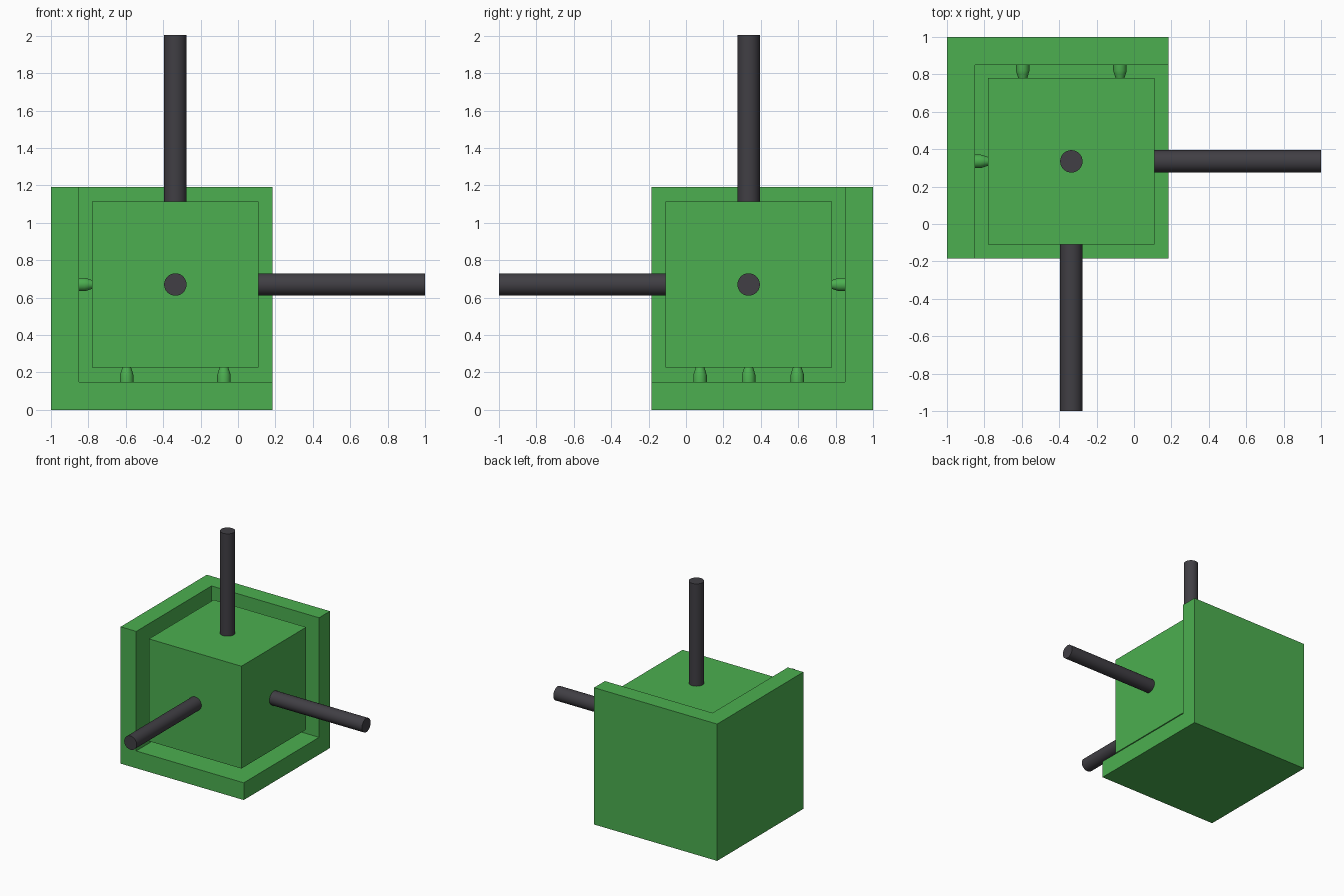
import bpy
import bmesh
import math
from mathutils import Matrix, Vector

default = bpy.data.objects.get("Cube")
if default:
    bpy.data.objects.remove(default, do_unlink=True)


def make_material(name, rgb):
    mat = bpy.data.materials.new(name)
    mat.use_nodes = True
    mat.diffuse_color = (*rgb, 1)
    mat.node_tree.nodes["Principled BSDF"].inputs["Base Color"].default_value = (*rgb, 1)
    return mat


GREEN = make_material("leaf green", (0.072, 0.429, 0.08))
CHARCOAL = make_material("charcoal", (0.052, 0.049, 0.058))

CENTRE = Vector((-0.335, 0.335, 0.67))
HALF = 0.445        # half width of the inner block
WALL = 0.15         # shell thickness
GAP = 0.07          # clearance between block and shell
PIP = 0.26          # spacing of the pegs


def finish(bm, name, mat, smooth=False):
    mesh = bpy.data.meshes.new(name)
    bmesh.ops.recalc_face_normals(bm, faces=bm.faces)
    bm.to_mesh(mesh)
    bm.free()
    obj = bpy.data.objects.new(name, mesh)
    bpy.context.collection.objects.link(obj)
    mesh.materials.append(mat)
    if smooth:
        bpy.ops.object.select_all(action="DESELECT")
        obj.select_set(True)
        bpy.context.view_layer.objects.active = obj
        bpy.ops.object.shade_smooth_by_angle(angle=math.radians(35))
    return obj


def box(name, low, high, mat):
    low, high = Vector(low), Vector(high)
    bm = bmesh.new()
    bmesh.ops.create_cube(bm, size=1)
    bmesh.ops.scale(bm, vec=high - low, verts=bm.verts)
    bmesh.ops.translate(bm, vec=(low + high) / 2, verts=bm.verts)
    return finish(bm, name, mat)


def lathe(name, profile, base, direction, mat, sides):
    """Capped solid of revolution; profile holds (radius, height) pairs."""
    bm = bmesh.new()
    rings = []
    for radius, height in profile:
        angles = [2 * math.pi * i / sides for i in range(sides)]
        rings.append([bm.verts.new((radius * math.cos(a), radius * math.sin(a), height))
                      for a in angles])
    for lower, upper in zip(rings, rings[1:]):
        for i in range(sides):
            j = (i + 1) % sides
            bm.faces.new((lower[i], lower[j], upper[j], upper[i]))
    bm.faces.new(rings[0][::-1])
    bm.faces.new(rings[-1])
    turn = Vector((0, 0, 1)).rotation_difference(Vector(direction)).to_matrix().to_4x4()
    bmesh.ops.transform(bm, matrix=Matrix.Translation(base) @ turn, verts=bm.verts)
    return finish(bm, name, mat, smooth=True)


# Inner block
reach = Vector((HALF, HALF, HALF))
box("inner_block", CENTRE - reach, CENTRE + reach, GREEN)

# Three-walled corner shell: a box with its open corner cut away
shell = box("corner_shell", (-1, -0.185, 0), (0.185, 1, 1.19), GREEN)
cutter = box("shell_cutter", (WALL - 1, -1, WALL), (1, 1 - WALL, 2), GREEN)
cutter.hide_render = True
cut = shell.modifiers.new("open corner", "BOOLEAN")
cut.operation = "DIFFERENCE"
cut.solver = "EXACT"
cut.object = cutter
bpy.ops.object.select_all(action="DESELECT")
shell.select_set(True)
bpy.context.view_layer.objects.active = shell
bpy.ops.object.modifier_apply(modifier=cut.name)
bpy.data.objects.remove(cutter, do_unlink=True)

# Rods leaving the three open faces
for name, direction in (("right_facing_rod", (1, 0, 0)),
                        ("front_rod", (0, -1, 0)),
                        ("top_rod", (0, 0, 1))):
    name = "left_rod" if direction[0] else name
    start = CENTRE + Vector(direction) * HALF
    lathe(name, [(0.06, -0.02), (0.06, 1.335 - HALF)], start, direction, CHARCOAL, 32)

# Tapered pegs on the shell walls: six on the floor, two behind, one at the side
PEG = [(0.036, -0.01), (0.036, 0.035), (0.032, 0.05), (0.022, GAP + 0.01)]
offset = HALF + GAP + 0.005
floor = [Vector((x * PIP, y * PIP, -offset)) for x in (-1, 1) for y in (-1, 0, 1)]
back = [Vector((x * PIP, offset, 0)) for x in (-1, 1)]
side = [Vector((-offset, 0, 0))]
for label, spots, direction in (("floor", floor, (0, 0, 1)),
                                ("back", back, (0, -1, 0)),
                                ("side", side, (1, 0, 0))):
    for number, spot in enumerate(spots, 1):
        lathe(f"{label}_peg_{number}", PEG, CENTRE + spot, direction, GREEN, 24)
